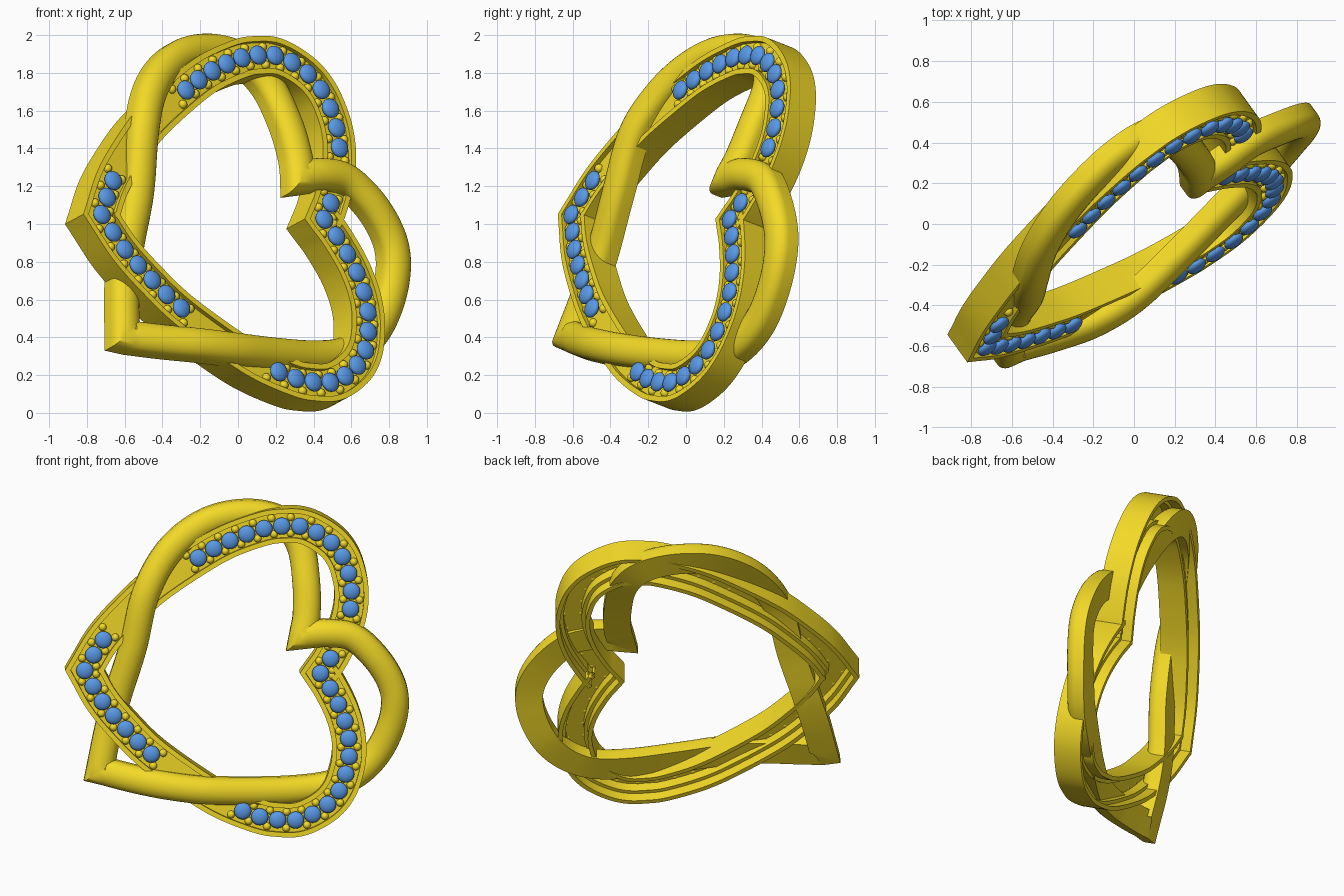
import bpy, bmesh, math
from mathutils import Vector, Matrix

if "Cube" in bpy.data.objects:
    bpy.data.objects.remove(bpy.data.objects["Cube"])

# Shared tilted plane: y = 0.72 x + 0.39 z - 0.5, N points to the back
N = Vector((-0.72, 1, -0.39)).normalized()
U = Vector((0.821, 0.571, -0.014))
U = (U - U.dot(N) * N).normalized()
V = U.cross(N)
O = Vector((-0.72, -0.609, 1.05))


def material(name, col):
    m = bpy.data.materials.new(name)
    m.diffuse_color = (*col, 1)
    m.use_nodes = True
    m.node_tree.nodes["Principled BSDF"].inputs["Base Color"].default_value = m.diffuse_color
    return m


gold = material("gold", (0.90, 0.70, 0.02))
blue = material("blue_gem", (0.10, 0.32, 0.80))


def spline(pts, n=7):
    """Smooth curve through the points, without its last point."""
    p = [2 * pts[0] - pts[1]] + pts + [2 * pts[-1] - pts[-2]]
    out = []
    for a, b, c, d in zip(p, p[1:], p[2:], p[3:]):
        for k in range(n):
            t = k / n
            out.append(0.5 * (2 * b + (c - a) * t + (2 * a - 5 * b + 4 * c - d) * t * t
                              + (3 * b - a - 3 * c + d) * t ** 3))
    return out


def finish(bm, name, mat, angle=35):
    bmesh.ops.recalc_face_normals(bm, faces=bm.faces)
    me = bpy.data.meshes.new(name)
    bm.to_mesh(me)
    bm.free()
    ob = bpy.data.objects.new(name, me)
    bpy.context.collection.objects.link(ob)
    me.materials.append(mat)
    bpy.ops.object.select_all(action='DESELECT')
    ob.select_set(True)
    bpy.context.view_layer.objects.active = ob
    bpy.ops.object.shade_smooth_by_angle(angle=math.radians(angle))
    return ob


def sweep(path, section, name, mat):
    """Sweep a (side, depth) section round a closed path with mitred corners."""
    bm = bmesh.new()
    rings = []
    for i, p in enumerate(path):
        s1 = (p - path[i - 1]).cross(N).normalized()
        s2 = (path[(i + 1) % len(path)] - p).cross(N).normalized()
        s = (s1 + s2) / (1 + s1.dot(s2))
        rings.append([bm.verts.new(p + s * a + N * w) for a, w in section])
    m = len(section)
    for i, r in enumerate(rings):
        q = rings[(i + 1) % len(rings)]
        for j in range(m):
            k = (j + 1) % m
            bm.faces.new((r[j], r[k], q[k], q[j]))
    return finish(bm, name, mat)


# Gem-set heart: half outline from tip to notch, mirrored
half = [(0, 0), (.11, .189), (.26, .363), (.425, .52), (.68, .70), (.87, .81), (1.085, .89),
        (1.20, .908), (1.31, .907), (1.41, .87), (1.51, .80), (1.575, .712), (1.612, .605),
        (1.628, .50), (1.62, .38), (1.58, .24), (1.505, .09), (1.445, 0)]
upper = [O + U * u + V * v for u, v in half]
lower = [O + U * u - V * v for u, v in half]
up_path, low_path = spline(upper), spline(lower)
channel = [(.105, 0), (.105, .175), (.078, .175), (.078, .11), (.055, .11), (.055, .045),
           (-.055, .045), (-.055, .11), (-.078, .11), (-.078, .175), (-.105, .175), (-.105, 0),
           (-.075, 0), (-.075, .028), (.075, .028), (.075, 0)]
sweep(up_path + [upper[-1]] + low_path[:0:-1], channel, "channel_heart", gold)

# Plain heart: (x, z, depth) of the domed band weaving through the first
left_arm = [(-.60, .41, .12), (-.602, .65, .12), (-.58, .87, .10), (-.525, 1.17, .04),
            (-.50, 1.48, .0), (-.46, 1.69, .02), (-.38, 1.83, .05), (-.26, 1.91, .08),
            (-.10, 1.92, .11), (.05, 1.86, .12), (.17, 1.73, .10), (.265, 1.53, .05),
            (.315, 1.36, .02), (.33, 1.25, .0)]
right_arm = [(.33, 1.25, .0), (.45, 1.265, -.01), (.58, 1.235, .0), (.71, 1.11, .01),
             (.80, .96, .03), (.835, .82, .05), (.82, .66, .08), (.765, .50, .11),
             (.68, .38, .12), (.56, .315, .12), (.40, .30, .09), (.20, .315, .04),
             (.0, .34, .0), (-.20, .365, .01), (-.40, .385, .06), (-.60, .41, .12)]


def place(pts):
    return [Vector((x, .72 * x + .39 * z - .5 + 1.293 * w, z)) for x, z, w in pts]


dome = [(.085 * math.cos(a), -.07 * math.sin(a))
        for a in (math.pi * k / 14 for k in range(15))]
dome += [(-.085, .065), (.085, .065)]
sweep(spline(place(left_arm)) + spline(place(right_arm)), dome, "plain_heart", gold)


# Gems and beads at even steps along each half (25 steps from tip to notch)
def along(path, f):
    lens = [0]
    for a, b in zip(path, path[1:]):
        lens.append(lens[-1] + (b - a).length)
    d = f * lens[-1]
    i = 0
    while i < len(path) - 2 and lens[i + 1] < d:
        i += 1
    t = (path[i + 1] - path[i]).normalized()
    return path[i] + t * (d - lens[i]), t.cross(N).normalized()


frame = Matrix((U, V, N)).transposed().to_4x4()
gems, beads = bmesh.new(), bmesh.new()
for path, runs in ((up_path + [upper[-1]], ((0, 2), (9, 21), (24, 25))),
                   (low_path + [lower[-1]], ((1, 6), (12, 24)))):
    for first, last in runs:
        for i in range(first, last + 1):
            p, s = along(path, i / 25)
            bmesh.ops.create_uvsphere(gems, u_segments=20, v_segments=10, radius=.053,
                                      matrix=Matrix.Translation(p) @ frame
                                      @ Matrix.Diagonal((1, 1, .5, 1)))
        for i in range(max(first - 1, 0), min(last, 24) + 1):
            p, s = along(path, (i + .5) / 25)
            for side in (-.05, .05):
                bmesh.ops.create_uvsphere(beads, u_segments=12, v_segments=8, radius=.024,
                                          matrix=Matrix.Translation(p + s * side + N * .025))
finish(gems, "gems", blue)
finish(beads, "beads", gold)
